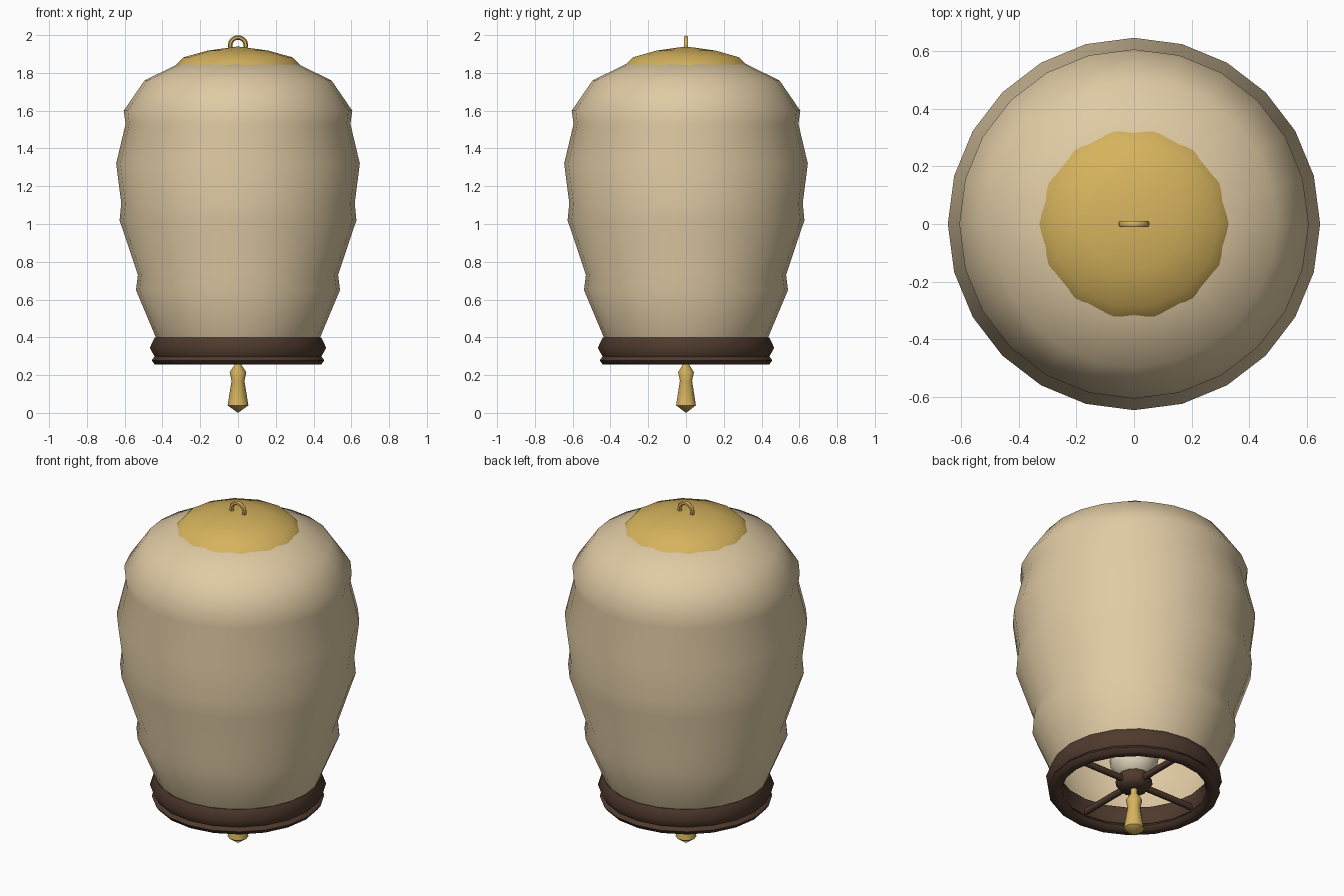
import bpy
import math
from mathutils import Matrix

cube = bpy.data.objects.get("Cube")
if cube:
    bpy.data.objects.remove(cube, do_unlink=True)


def material(name, r, g, b):
    m = bpy.data.materials.new(name)
    m.use_nodes = True
    m.diffuse_color = (r, g, b, 1)
    m.node_tree.nodes["Principled BSDF"].inputs["Base Color"].default_value = (r, g, b, 1)
    return m


paper = material("cream paper", 0.74, 0.59, 0.37)
gold = material("warm gold", 0.67, 0.45, 0.11)
wood = material("dark wood", 0.08, 0.043, 0.027)
glow = material("pale bulb", 0.78, 0.70, 0.52)


def finish(obj, name, mat, angle=60):
    obj.name = name
    obj.data.materials.append(mat)
    bpy.ops.object.select_all(action='DESELECT')
    obj.select_set(True)
    bpy.context.view_layer.objects.active = obj
    bpy.ops.object.shade_smooth_by_angle(angle=math.radians(angle))
    return obj


def lathe(name, profile, sides, mat, closed=False, angle=60):
    """Turn a list of (radius, height) points around z; zero radius makes a pole."""
    verts, rings, faces = [], [], []
    for r, z in profile:
        start = len(verts)
        count = sides if r > 0 else 1
        for i in range(count):
            a = math.tau * i / sides
            verts.append((r * math.cos(a), r * math.sin(a), z))
        rings.append([start + i % count for i in range(sides)])
    pairs = list(zip(rings, rings[1:]))
    if closed:
        pairs.append((rings[-1], rings[0]))
    for low, high in pairs:
        for i in range(sides):
            j = (i + 1) % sides
            quad = [low[i], low[j], high[j], high[i]]
            faces.append(list(dict.fromkeys(quad)))
    mesh = bpy.data.meshes.new(name)
    mesh.from_pydata(verts, [], faces)
    obj = bpy.data.objects.new(name, mesh)
    bpy.context.collection.objects.link(obj)
    return finish(obj, name, mat, angle)


# Paper shade, open at the bottom
lathe("paper_shade", [
    (0.41, 0.33), (0.435, 0.40), (0.54, 0.65), (0.53, 0.73), (0.627, 1.02),
    (0.618, 1.11), (0.645, 1.32), (0.595, 1.53), (0.605, 1.60), (0.495, 1.76),
    (0.30, 1.855), (0, 1.87)], 24, paper)

# Shallow top cap
lathe("top_cap", [
    (0.27, 1.835), (0.328, 1.843), (0.29, 1.882), (0.16, 1.918), (0, 1.94)], 14, gold)

# Hanging loop
bpy.ops.mesh.primitive_torus_add(
    major_radius=0.042, minor_radius=0.012, major_segments=14, minor_segments=6,
    location=(0, 0, 1.946), rotation=(math.pi / 2, 0, 0))
finish(bpy.context.object, "hanging_loop", gold)

# Bottom rims
lathe("upper_rim", [
    (0.44, 0.295), (0.467, 0.345), (0.44, 0.40), (0.40, 0.40),
    (0.38, 0.345), (0.40, 0.295)], 20, wood, closed=True)
lathe("lower_rim", [
    (0.44, 0.255), (0.457, 0.278), (0.44, 0.30), (0.40, 0.30),
    (0.383, 0.278), (0.40, 0.255)], 20, wood, closed=True)

# Cross spokes and hub
for name, turn in (("spoke_across", 0), ("spoke_along", math.pi / 2)):
    bpy.ops.mesh.primitive_cylinder_add(vertices=8, radius=0.018, depth=0.8)
    bar = bpy.context.object
    bar.data.transform(Matrix.Translation((0, 0, 0.32))
                       @ Matrix.Rotation(turn, 4, 'Z')
                       @ Matrix.Rotation(math.pi / 2, 4, 'Y'))
    finish(bar, name, wood)
lathe("hub", [(0, 0.28), (0.07, 0.28), (0.10, 0.32), (0.08, 0.37), (0, 0.37)], 12, wood)

# Bulb standing on the hub
bpy.ops.mesh.primitive_uv_sphere_add(
    segments=16, ring_count=10, radius=0.13, location=(0, 0, 0.46))
finish(bpy.context.object, "bulb", glow)

# Pendant under the hub
lathe("pendant", [
    (0, 0.0), (0.055, 0.04), (0.034, 0.17), (0.044, 0.215),
    (0.018, 0.255), (0.018, 0.29), (0, 0.29)], 10, gold)
